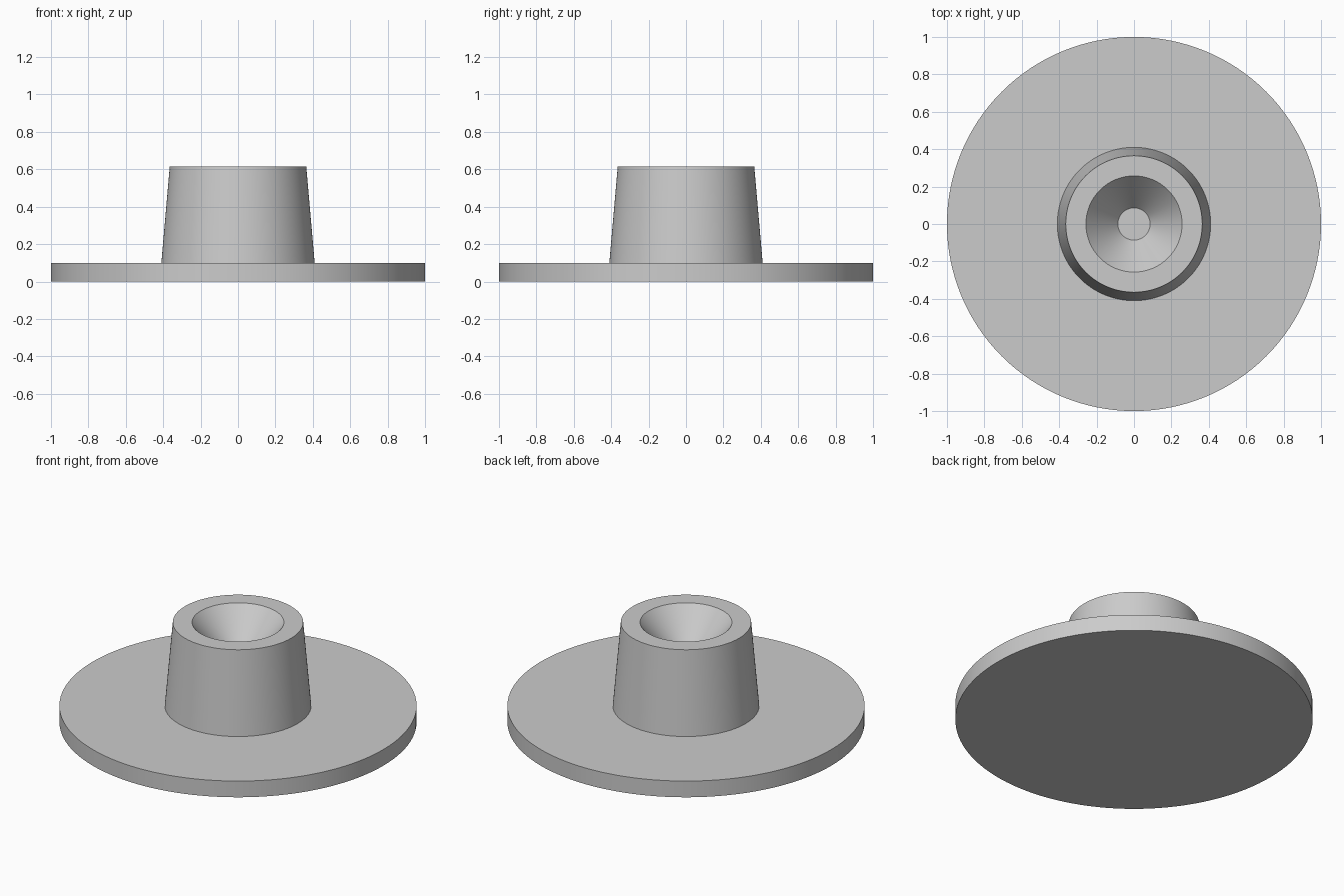
import bpy
import bmesh
import math

SEGMENTS = 128

cube = bpy.data.objects.get("Cube")
if cube:
    bpy.data.objects.remove(cube, do_unlink=True)

# Single plain grey
grey = bpy.data.materials.new("plain_grey")
grey.use_nodes = True
color = (0.6, 0.6, 0.6, 1)
grey.diffuse_color = color
grey.node_tree.nodes["Principled BSDF"].inputs["Base Color"].default_value = color


def lathe(name, profile):
    """Spin a (radius, height) profile around z into a closed solid."""
    bm = bmesh.new()
    verts = [bm.verts.new((r, 0, z)) for r, z in profile]
    edges = [bm.edges.new(pair) for pair in zip(verts, verts[1:])]
    bmesh.ops.spin(bm, geom=verts + edges, cent=(0, 0, 0), axis=(0, 0, 1),
                   angle=math.tau, steps=SEGMENTS, use_duplicate=False)
    bmesh.ops.remove_doubles(bm, verts=bm.verts, dist=0.0005)
    # Cap the open end rings
    rim = [e for e in bm.edges if e.is_boundary]
    bmesh.ops.holes_fill(bm, edges=rim, sides=0)
    bmesh.ops.recalc_face_normals(bm, faces=bm.faces)
    mesh = bpy.data.meshes.new(name)
    bm.to_mesh(mesh)
    bm.free()
    mesh.materials.append(grey)
    obj = bpy.data.objects.new(name, mesh)
    bpy.context.collection.objects.link(obj)
    bpy.ops.object.select_all(action="DESELECT")
    obj.select_set(True)
    bpy.context.view_layer.objects.active = obj
    bpy.ops.object.shade_smooth_by_angle(angle=math.radians(30))
    return obj


# Flat base disc, tapered boss and its conical recess in one turned solid
lathe("flanged_boss", [
    (1.0, 0.0),
    (1.0, 0.1),
    (0.41, 0.1),
    (0.365, 0.615),
    (0.257, 0.615),
    (0.086, 0.415),
])
